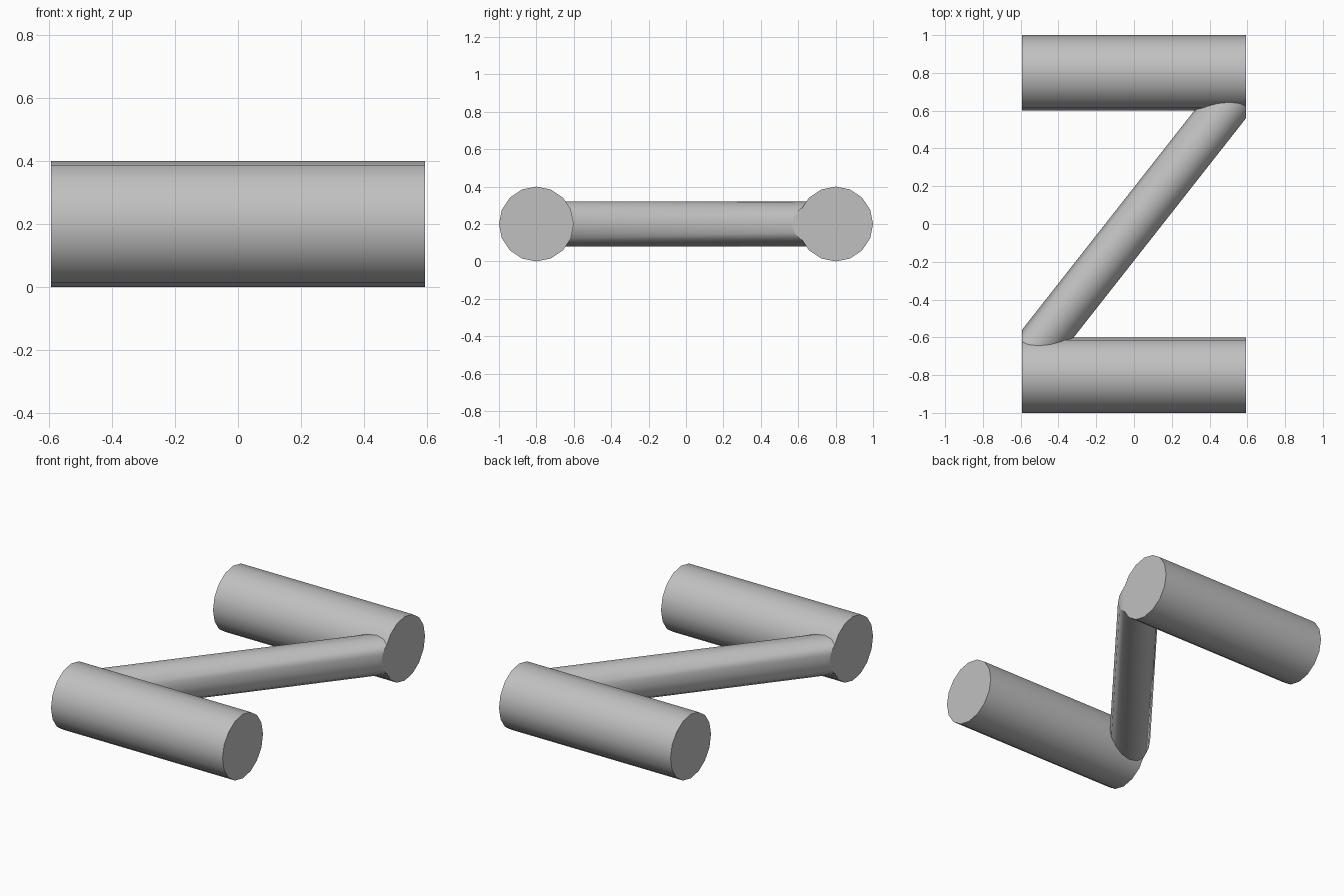
import bpy, bmesh
from mathutils import Vector

cube = bpy.data.objects.get("Cube")
if cube:
    bpy.data.objects.remove(cube, do_unlink=True)

HALF = 0.593      # half length of the bars along x
AXIS_Z = 0.2      # height shared by all axes

grey = bpy.data.materials.new("grey")
grey.use_nodes = True
grey.diffuse_color = (0.53, 0.53, 0.53, 1)
grey.node_tree.nodes["Principled BSDF"].inputs["Base Color"].default_value = grey.diffuse_color


def rod(name, centre, direction, radius, length):
    """Capped 16-sided rod, trimmed flush at both x limits."""
    bm = bmesh.new()
    bmesh.ops.create_cone(bm, cap_ends=True, segments=16, radius1=radius,
                          radius2=radius, depth=length)
    bm.transform(Vector(direction).to_track_quat('Z', 'Y').to_matrix().to_4x4())
    for side in (-1, 1):
        cut = bmesh.ops.bisect_plane(
            bm, geom=bm.verts[:] + bm.edges[:] + bm.faces[:],
            plane_co=(side * HALF, 0, 0), plane_no=(side, 0, 0), clear_outer=True)
        rim = [e for e in cut["geom_cut"] if isinstance(e, bmesh.types.BMEdge) and e.is_boundary]
        if rim:
            bmesh.ops.contextual_create(bm, geom=rim)
    bmesh.ops.recalc_face_normals(bm, faces=bm.faces)
    mesh = bpy.data.meshes.new(name)
    bm.to_mesh(mesh)
    bm.free()
    mesh.materials.append(grey)
    obj = bpy.data.objects.new(name, mesh)
    obj.location = centre
    bpy.context.collection.objects.link(obj)
    bpy.ops.object.select_all(action='DESELECT')
    obj.select_set(True)
    bpy.context.view_layer.objects.active = obj
    bpy.ops.object.shade_smooth_by_angle(angle=0.7)


# Two parallel thick bars
for name, y in (("front_bar", -0.8), ("back_bar", 0.8)):
    rod(name, (0, y, AXIS_Z), (1, 0, 0), 0.2, 2 * HALF)

# Diagonal brace joining opposite bar ends, trimmed flush with them
rod("diagonal_brace", (0, 0, AXIS_Z), (0.618, 0.786, 0), 0.12, 2.6)
